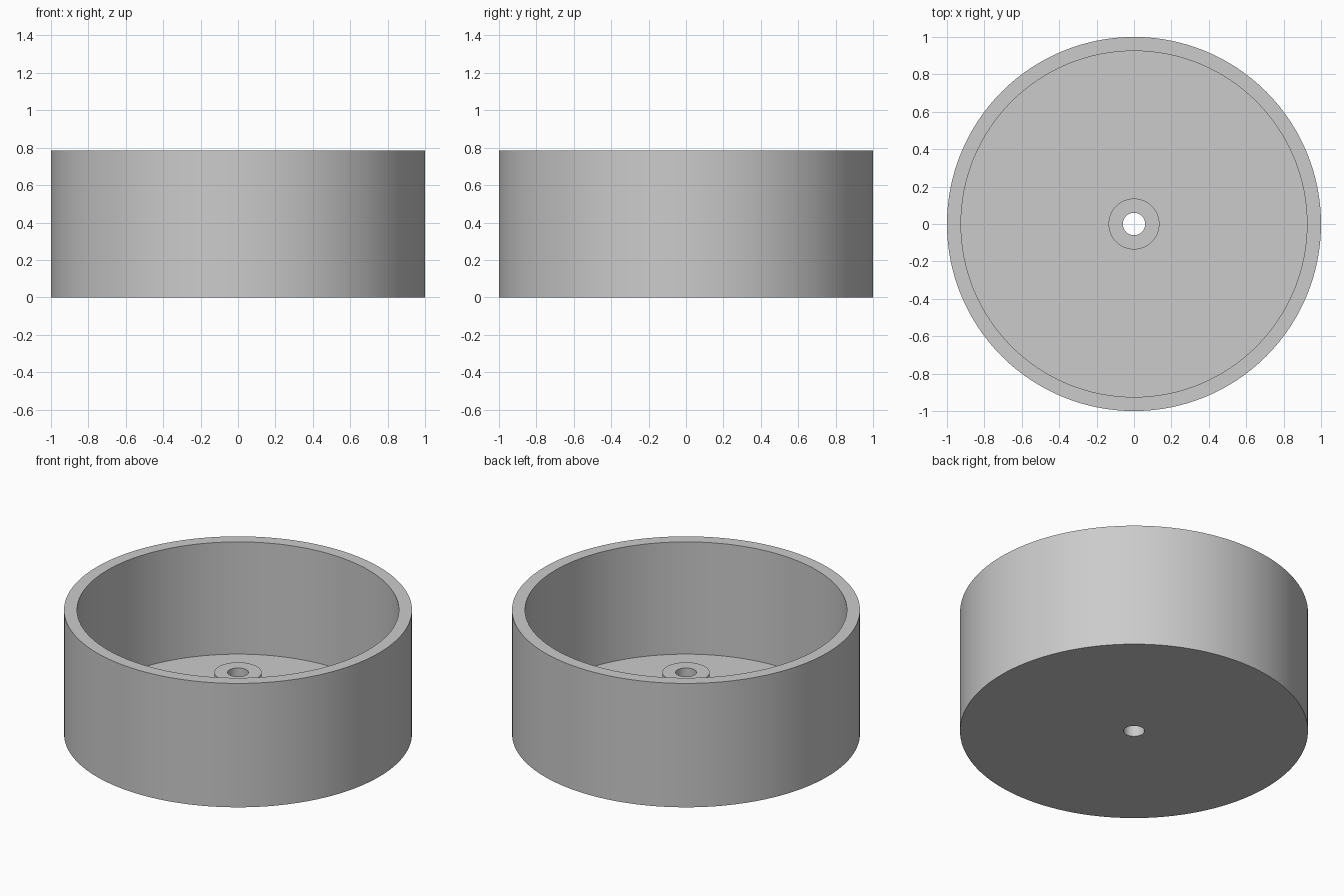
import bpy
import bmesh
import math

cube = bpy.data.objects.get("Cube")
if cube:
    bpy.data.objects.remove(cube, do_unlink=True)

SIDES = 128
HEIGHT = 0.786
FLOOR = 0.074
OUTER, INNER = 1.0, 0.925
BOSS_RADIUS, BOSS_TOP = 0.136, 0.39
BORE = 0.06

# Single plain grey finish
grey = bpy.data.materials.new("plain grey")
grey.use_nodes = True
grey.diffuse_color = (0.6, 0.6, 0.6, 1)
grey.node_tree.nodes["Principled BSDF"].inputs["Base Color"].default_value = (0.6, 0.6, 0.6, 1)


def lathe(name, profile):
    """Revolve a closed (radius, height) outline around z."""
    bm = bmesh.new()
    rings = []
    for r, z in profile:
        rings.append([bm.verts.new((r * math.cos(a), r * math.sin(a), z))
                      for a in (math.tau * i / SIDES for i in range(SIDES))])
    for lower, upper in zip(rings, rings[1:] + rings[:1]):
        for i in range(SIDES):
            j = (i + 1) % SIDES
            bm.faces.new((lower[i], lower[j], upper[j], upper[i]))
    bmesh.ops.recalc_face_normals(bm, faces=bm.faces)
    mesh = bpy.data.meshes.new(name)
    bm.to_mesh(mesh)
    bm.free()
    mesh.materials.append(grey)
    obj = bpy.data.objects.new(name, mesh)
    bpy.context.collection.objects.link(obj)
    bpy.ops.object.select_all(action='DESELECT')
    obj.select_set(True)
    bpy.context.view_layer.objects.active = obj
    bpy.ops.object.shade_smooth_by_angle(angle=math.radians(30))
    return obj


# Open cup: outer wall, rim, inner wall, floor, central boss and through bore
lathe("round_cup_with_boss", [
    (BORE, 0), (OUTER, 0),
    (OUTER, HEIGHT), (INNER, HEIGHT),
    (INNER, FLOOR), (BOSS_RADIUS, FLOOR),
    (BOSS_RADIUS, BOSS_TOP), (BORE, BOSS_TOP),
])
